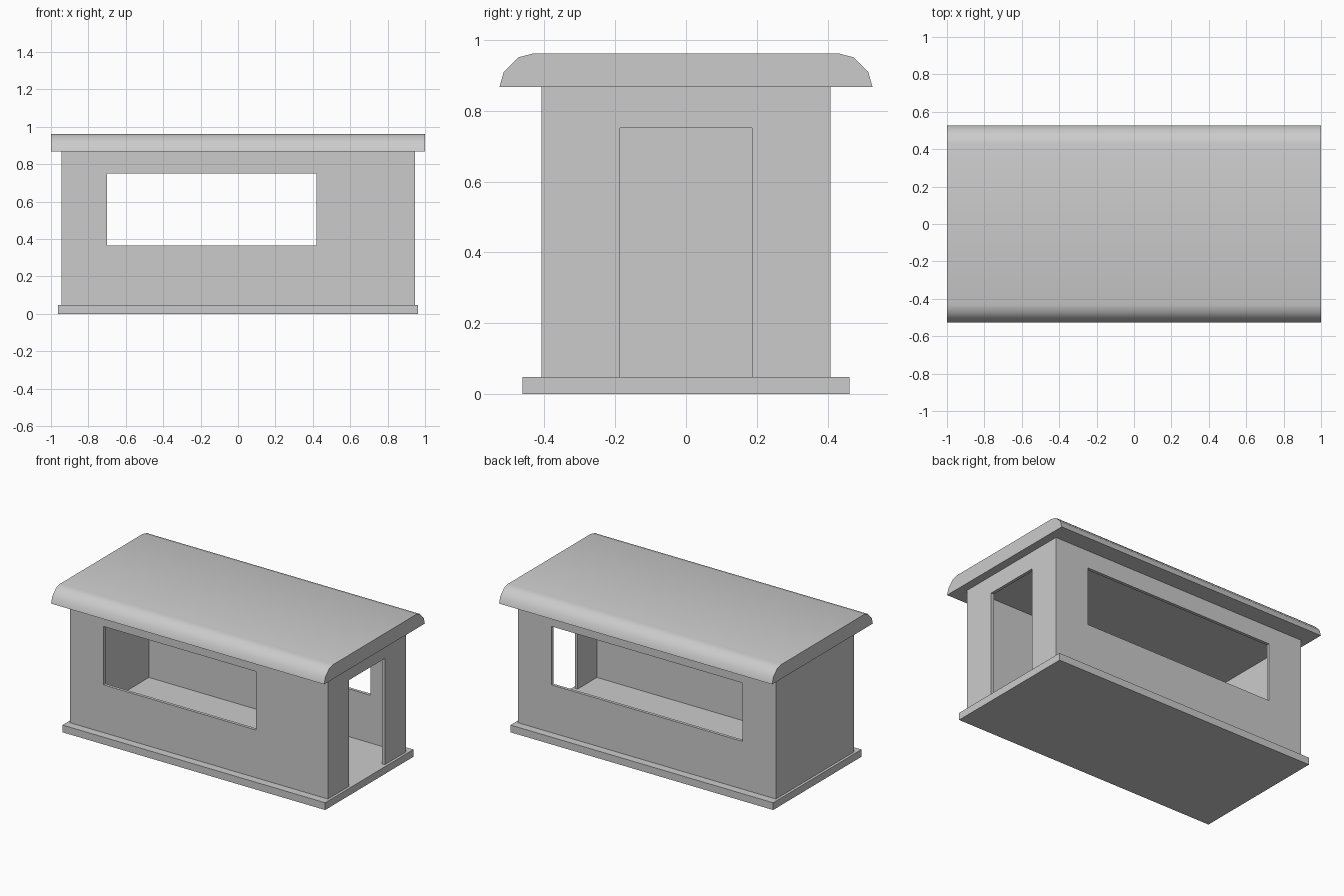
import bpy
import bmesh
from mathutils import Matrix, Vector

cube = bpy.data.objects.get("Cube")
if cube:
    bpy.data.objects.remove(cube, do_unlink=True)

grey = bpy.data.materials.new("plain_grey")
grey.use_nodes = True
COLOUR = (0.6, 0.6, 0.6, 1)
grey.diffuse_color = COLOUR
grey.node_tree.nodes["Principled BSDF"].inputs["Base Color"].default_value = COLOUR


def add_object(name, bm):
    bmesh.ops.recalc_face_normals(bm, faces=bm.faces[:])
    mesh = bpy.data.meshes.new(name)
    bm.to_mesh(mesh)
    bm.free()
    mesh.materials.append(grey)
    obj = bpy.data.objects.new(name, mesh)
    bpy.context.collection.objects.link(obj)
    return obj


def box(name, low, high):
    low, high = Vector(low), Vector(high)
    bm = bmesh.new()
    matrix = Matrix.Translation((low + high) / 2) @ Matrix.Diagonal((high - low).to_4d())
    bmesh.ops.create_cube(bm, size=1, matrix=matrix)
    return add_object(name, bm)


def cut(target, cutter):
    """Subtract the cutter from the target, then discard the cutter."""
    cutter.hide_render = True
    mod = target.modifiers.new("opening", "BOOLEAN")
    mod.operation = "DIFFERENCE"
    mod.solver = "EXACT"
    mod.object = cutter
    bpy.context.view_layer.objects.active = target
    bpy.ops.object.modifier_apply(modifier=mod.name)
    bpy.data.objects.remove(cutter, do_unlink=True)


BASE_TOP, EAVES = 0.048, 0.867
WX, WY, THICK = 0.945, 0.409, 0.02
SILL, HEAD = 0.364, 0.751

# Base slab
box("base_slab", (-0.962, -0.462, 0), (0.962, 0.462, BASE_TOP))

# Hollow walls with two long windows and a doorway
walls = box("walls", (-WX, -WY, BASE_TOP), (WX, WY, EAVES))
ix, iy = WX - THICK, WY - THICK
cut(walls, box("room_cutter", (-ix, -iy, -0.1), (ix, iy, 1.1)))
cut(walls, box("front_window_cutter", (-0.70, -0.6, SILL), (0.42, -0.2, HEAD)))
cut(walls, box("back_window_cutter", (-0.70, 0.2, SILL), (0.70, 0.6, HEAD)))
cut(walls, box("door_cutter", (0.8, -0.187, -0.1), (1.1, 0.187, HEAD)))

# Roof with rounded long edges, extruded along x
half = [(0.527, EAVES), (0.515, 0.91), (0.474, 0.951), (0.431, 0.962)]
profile = half + [(-y, z) for y, z in reversed(half)]
bm = bmesh.new()
end = bm.faces.new([bm.verts.new((-1, y, z)) for y, z in profile])
extruded = bmesh.ops.extrude_face_region(bm, geom=[end], use_keep_orig=True)
new_verts = [v for v in extruded["geom"] if isinstance(v, bmesh.types.BMVert)]
bmesh.ops.translate(bm, verts=new_verts, vec=(2, 0, 0))
roof = add_object("roof", bm)
bpy.ops.object.select_all(action="DESELECT")
roof.select_set(True)
bpy.context.view_layer.objects.active = roof
bpy.ops.object.shade_smooth_by_angle(angle=0.7)
